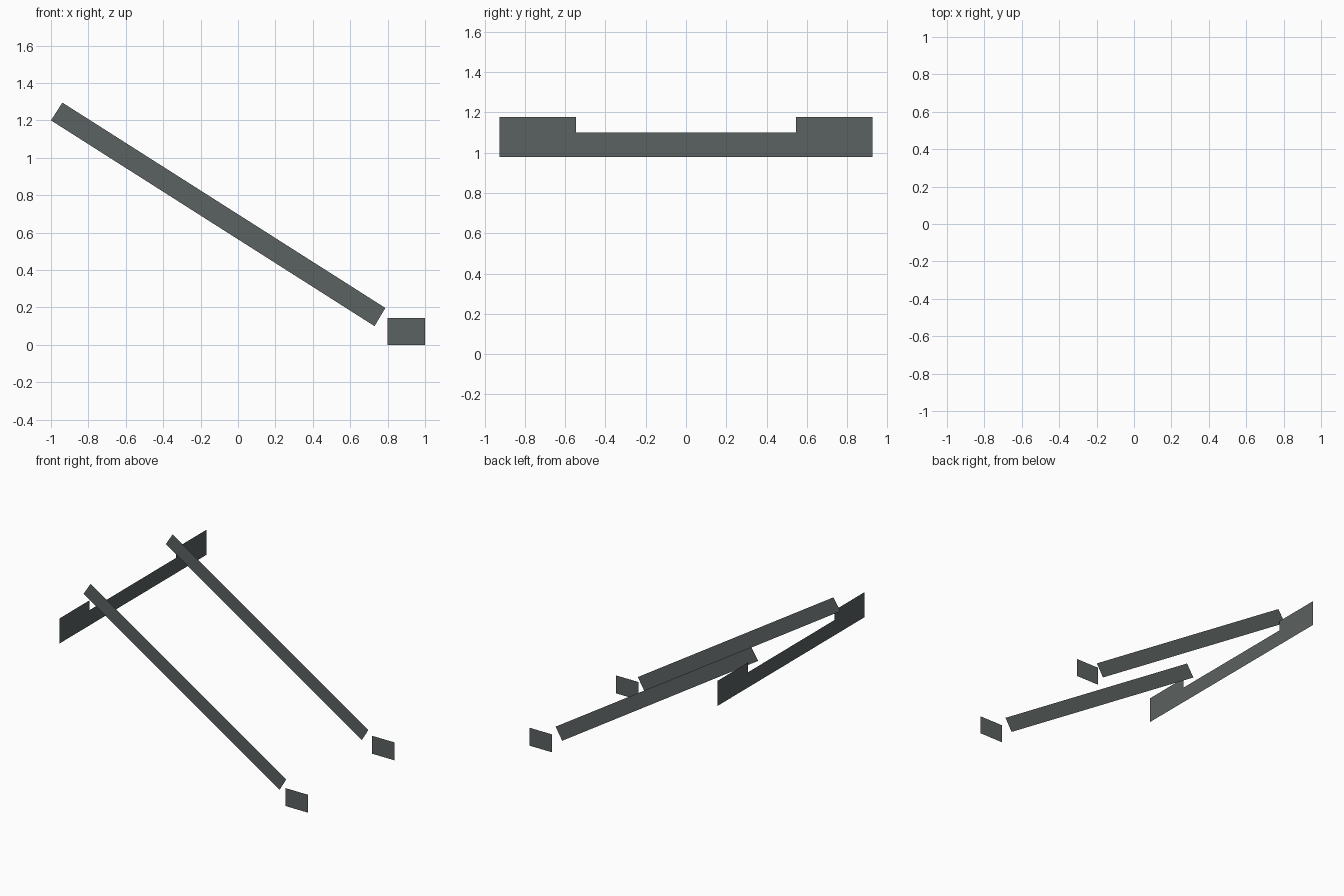
import bpy

if "Cube" in bpy.data.objects:
    bpy.data.objects.remove(bpy.data.objects["Cube"])

# One dark grey-green colour for every sheet
grey = bpy.data.materials.new("dark slate grey")
grey.diffuse_color = (0.105, 0.122, 0.119, 1.0)
grey.use_nodes = True
grey.node_tree.nodes["Principled BSDF"].inputs["Base Color"].default_value = grey.diffuse_color


def sheet(name, outline, place):
    """Make a flat sheet from a 2D outline; place maps (u, v) to 3D."""
    mesh = bpy.data.meshes.new(name)
    mesh.from_pydata([place(u, v) for u, v in outline], [], [range(len(outline))])
    mesh.materials.append(grey)
    obj = bpy.data.objects.new(name, mesh)
    bpy.context.collection.objects.link(obj)
    return obj


# Side profiles in x, z
rail = [(0.73, 0.10), (0.788, 0.197), (-0.939, 1.295), (-1.0, 1.20)]
foot = [(0.80, 0.0), (1.0, 0.0), (1.0, 0.143), (0.80, 0.143)]

# Sloping rails and foot plates, one of each per side
for side, s in (("front", -1), ("back", 1)):
    sheet(side + "_rail", rail, lambda x, z: (x, s * 0.518, z))
    sheet(side + "_foot_plate", foot, lambda x, z: (x, s * 0.546, z))

# Upper cross panel with raised ends, profile in y, z
half = [(0.926, 0.978), (0.926, 1.178), (0.546, 1.178), (0.546, 1.10)]
panel = half + [(-y, z) for y, z in reversed(half)]
sheet("cross_panel", panel, lambda y, z: (-0.928, y, z))
